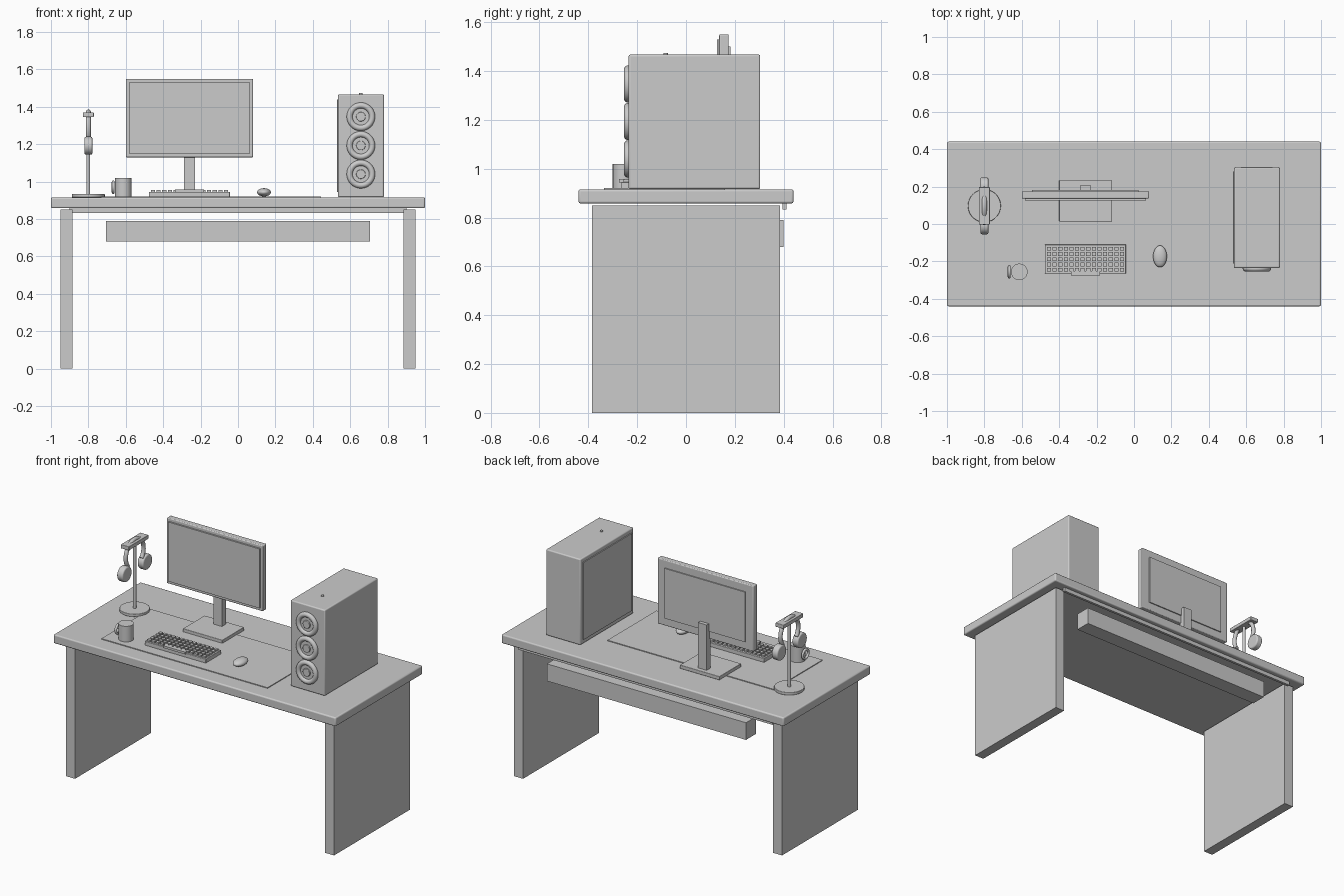
import bpy, bmesh
from math import pi, radians, sin, cos
from mathutils import Matrix

if "Cube" in bpy.data.objects:
    bpy.data.objects.remove(bpy.data.objects["Cube"])


def finish(bm, name, smooth=False, bevel=0.0):
    me = bpy.data.meshes.new(name)
    bm.to_mesh(me)
    bm.free()
    ob = bpy.data.objects.new(name, me)
    bpy.context.collection.objects.link(ob)
    if bevel:
        m = ob.modifiers.new("bevel", 'BEVEL')
        m.width, m.segments, m.limit_method = bevel, 3, 'ANGLE'
    if smooth or bevel:
        bpy.ops.object.select_all(action='DESELECT')
        ob.select_set(True)
        bpy.context.view_layer.objects.active = ob
        bpy.ops.object.shade_smooth_by_angle(angle=radians(35))
    return ob


def add_box(bm, x, y, z):
    # box from (min, max) pairs
    c = [(a + b) / 2 for a, b in (x, y, z)]
    s = [b - a for a, b in (x, y, z)]
    bmesh.ops.create_cube(bm, size=1, matrix=Matrix.Translation(c) @ Matrix.Diagonal((*s, 1)))


def box(name, x, y, z, bevel=0.0):
    bm = bmesh.new()
    add_box(bm, x, y, z)
    return finish(bm, name, bevel=bevel)


AXIS = {'X': Matrix.Rotation(pi / 2, 4, 'Y'), 'Y': Matrix.Rotation(pi / 2, 4, 'X'), 'Z': Matrix.Identity(4)}


def cylinder(name, loc, r, depth, axis='Z', bevel=0.0):
    bm = bmesh.new()
    bmesh.ops.create_cone(bm, cap_ends=True, segments=48, radius1=r, radius2=r, depth=depth,
                          matrix=Matrix.Translation(loc) @ AXIS[axis])
    return finish(bm, name, True, bevel)


def ring(name, loc, major, minor, axis='Z', start=0.0, sweep=2 * pi, n=48, m=16):
    # torus or open arc swept about the given axis
    bm = bmesh.new()
    closed = sweep > 6.28
    rows = []
    for i in range(n if closed else n + 1):
        a = start + sweep * i / n
        rows.append([bm.verts.new(((major + minor * cos(t)) * cos(a), (major + minor * cos(t)) * sin(a),
                                   minor * sin(t))) for t in (2 * pi * j / m for j in range(m))])
    for i in range(n):
        p, q = rows[i], rows[(i + 1) % len(rows)]
        for j in range(m):
            k = (j + 1) % m
            bm.faces.new((p[j], q[j], q[k], p[k]))
    if not closed:
        bm.faces.new(rows[0])
        bm.faces.new(rows[-1][::-1])
    bm.transform(Matrix.Translation(loc) @ AXIS[axis])
    bmesh.ops.recalc_face_normals(bm, faces=bm.faces)
    return finish(bm, name, True)


# Desk
box("desk_top", (-1, 1), (-.44, .44), (.858, .915), .008)
for s, side in ((-1, "left"), (1, "right")):
    box(side + "_leg", tuple(sorted((s * .95, s * .885))), (-.385, .385), (0, .85))
box("back_rail", (-.9, .9), (.395, .411), (.833, .859))
box("cable_tray", (-.705, .705), (.30, .40), (.68, .79))
box("desk_pad", (-.733, .444), (-.335, .16), (.914, .92))

# Monitor
box("monitor_frame", (-.6, .08), (.136, .175), (1.13, 1.55), .005)
box("monitor_screen", (-.583, .063), (.126, .14), (1.15, 1.53))
box("monitor_back_panel", (-.545, .025), (.17, .182), (1.18, 1.50))
box("monitor_column", (-.29, -.23), (.165, .205), (.93, 1.23))
box("monitor_base", (-.40, -.12), (.013, .233), (.917, .94), .003)

# Keyboard
box("keyboard_base", (-.476, -.043), (-.265, -.11), (.918, .945), .003)
bm = bmesh.new()
for row in range(5):
    for col in range(14):
        x, y = -.2595 + (col - 6.5) * .03, -.133 - row * .028
        add_box(bm, (x - .011, x + .011), (y - .010, y + .010), (.943, .956))
finish(bm, "keyboard_keys")
box("space_bar", (-.337, -.182), (-.275, -.252), (.943, .957))

# Mouse
bm = bmesh.new()
bmesh.ops.create_uvsphere(bm, u_segments=32, v_segments=20, radius=1,
                          matrix=Matrix.Translation((.139, -.173, .943)) @ Matrix.Diagonal((.037, .058, .022, 1)))
finish(bm, "mouse", True)

# Mug with side handle
cylinder("mug", (-.613, -.256, .969), .044, .102)
ring("mug_handle", (-.667, -.256, .97), .028, .008, 'X')

# Headphone stand
SX, SY = -.80, .097
cylinder("stand_base", (SX, SY, .925), .088, .018, bevel=.003)
cylinder("stand_pole", (SX, SY, 1.14), .010, .42)
box("stand_hook", (SX - .029, SX + .029), (SY - .10, SY + .10), (1.345, 1.37), .003)

# Headphones: hanging band and two cups
# after the X-axis turn, local x points down, so the arc is centred on pi
ring("headband", (SX, SY, 1.283), .090, .013, 'X', start=pi - radians(130), sweep=radians(260))
for s, side in ((-1, "front"), (1, "rear")):
    cylinder(side + "_ear_cup", (SX, SY + s * .104, 1.192), .048, .042, 'X', .008)

# Computer tower
box("tower_case", (.535, .78), (-.235, .304), (.917, 1.467), .007)
box("tower_side_panel", (.529, .54), (-.21, .28), (.945, 1.44))
cylinder("power_button", (.657, -.083, 1.468), .009, .010)
for i, z in enumerate((1.04, 1.193, 1.347)):
    cylinder(f"fan_disc_{i}", (.657, -.237, z), .055, .008, 'Y')
    ring(f"fan_ring_{i}", (.657, -.238, z), .060, .016, 'Y')
    cylinder(f"fan_hub_{i}", (.657, -.241, z), .025, .018, 'Y', .003)
